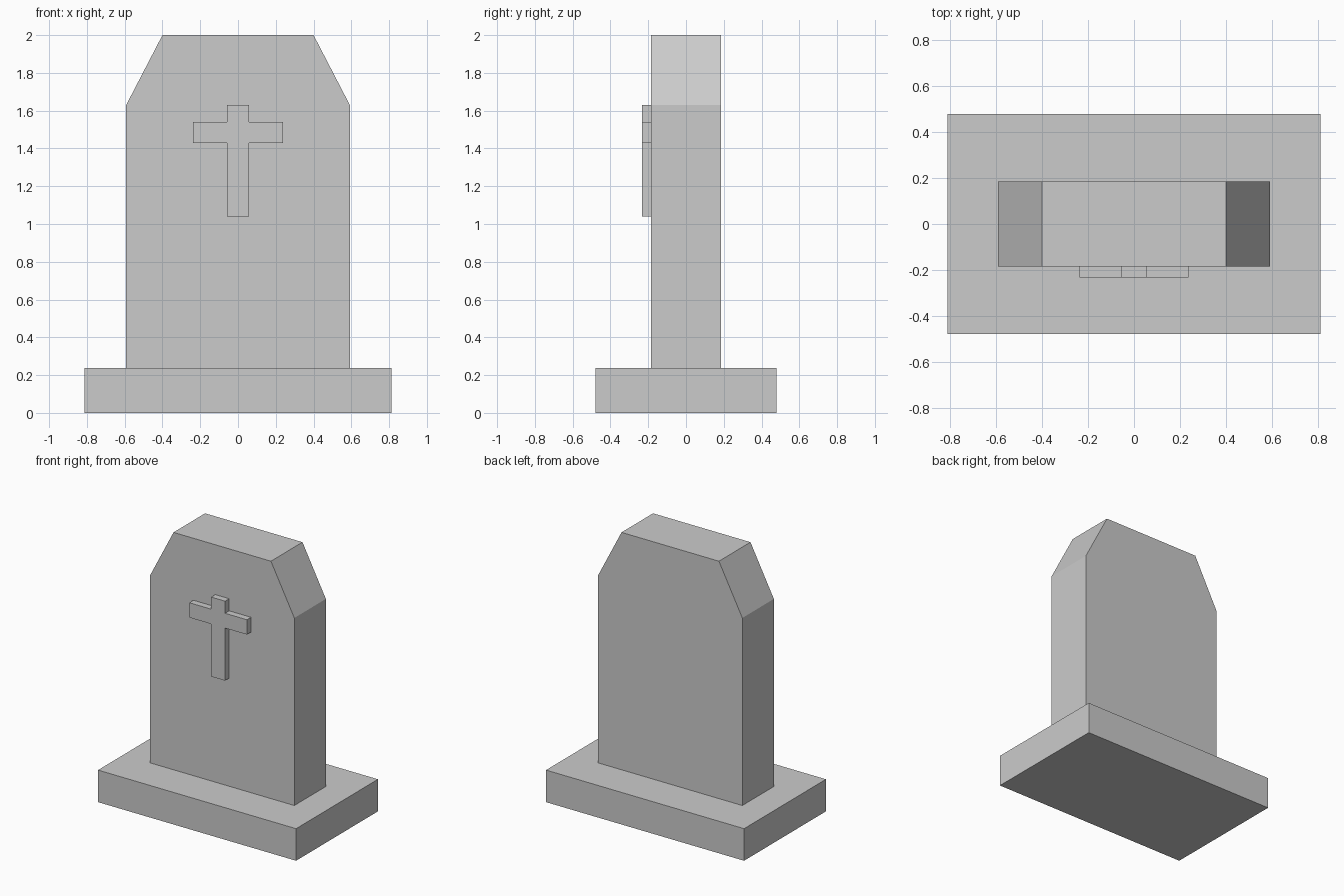
import bpy
import bmesh

cube = bpy.data.objects.get("Cube")
if cube:
    bpy.data.objects.remove(cube, do_unlink=True)

# Single stone colour
stone = bpy.data.materials.new("grey_stone")
stone.use_nodes = True
colour = (0.6, 0.6, 0.6, 1)
stone.diffuse_color = colour
stone.node_tree.nodes["Principled BSDF"].inputs["Base Color"].default_value = colour


def extruded(name, half_profile, y_front, y_back):
    """Mirror the right half of an x-z outline and extrude it along y."""
    outline = half_profile + [(-x, z) for x, z in reversed(half_profile)]
    bm = bmesh.new()
    face = bm.faces.new([bm.verts.new((x, y_front, z)) for x, z in outline])
    result = bmesh.ops.extrude_face_region(bm, geom=[face])
    moved = [v for v in result["geom"] if isinstance(v, bmesh.types.BMVert)]
    bmesh.ops.translate(bm, verts=moved, vec=(0, y_back - y_front, 0))
    bmesh.ops.recalc_face_normals(bm, faces=bm.faces)
    mesh = bpy.data.meshes.new(name)
    bm.to_mesh(mesh)
    bm.free()
    mesh.materials.append(stone)
    obj = bpy.data.objects.new(name, mesh)
    bpy.context.collection.objects.link(obj)
    return obj


# Plinth
extruded("base_slab", [(0.813, 0), (0.813, 0.238)], -0.48, 0.48)

# Upright slab with chamfered shoulders
extruded("headstone", [(0.592, 0.238), (0.592, 1.63), (0.4, 2)], -0.185, 0.185)

# Raised cross on the front
extruded("cross", [(0.057, 1.04), (0.057, 1.43), (0.237, 1.43),
                   (0.237, 1.54), (0.057, 1.54), (0.057, 1.63)], -0.233, -0.185)
